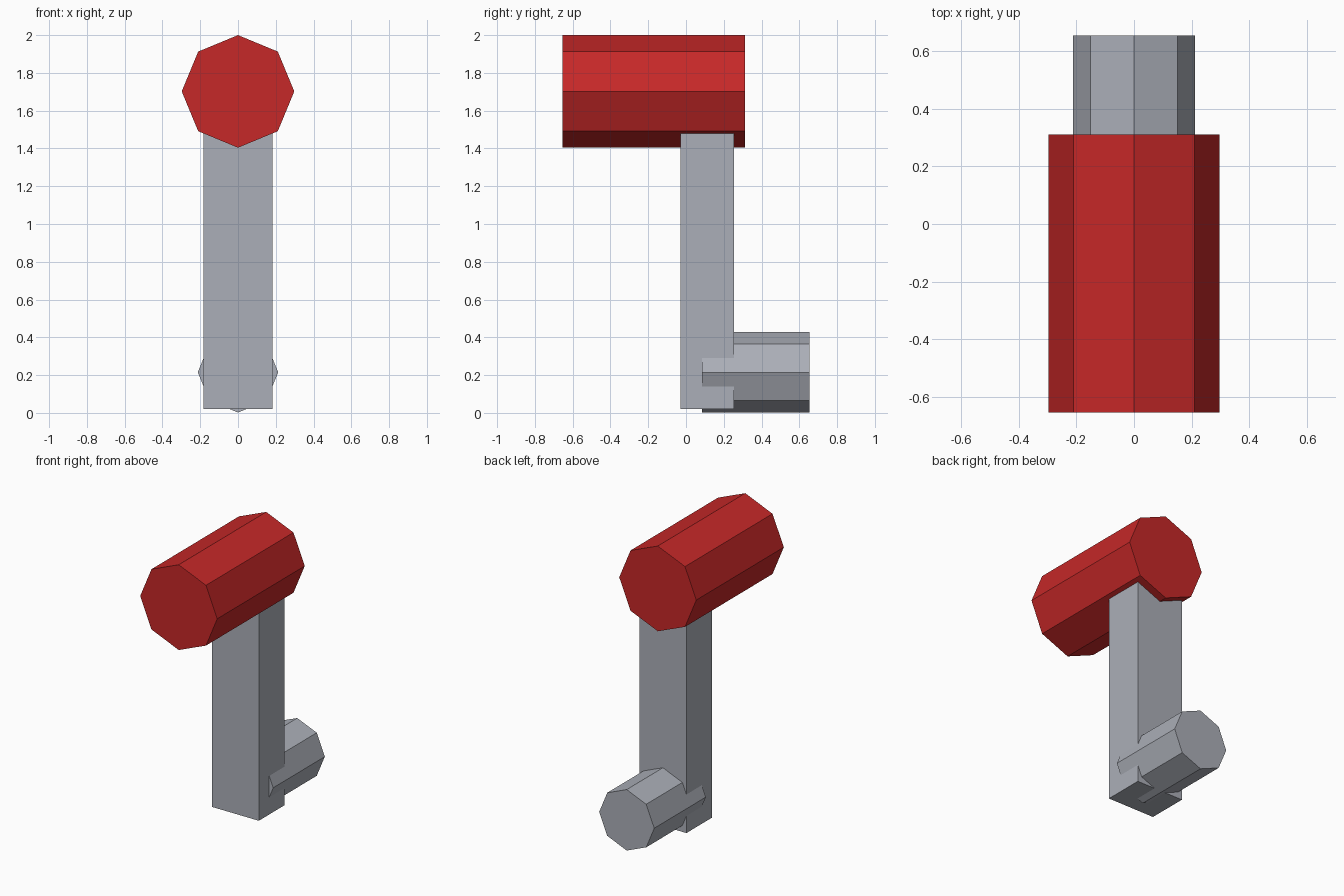
import bpy
import math

cube = bpy.data.objects.get("Cube")
if cube:
    bpy.data.objects.remove(cube, do_unlink=True)


def make_material(name, colour):
    mat = bpy.data.materials.new(name)
    mat.use_nodes = True
    mat.diffuse_color = (*colour, 1)
    mat.node_tree.nodes["Principled BSDF"].inputs["Base Color"].default_value = (*colour, 1)
    return mat


red = make_material("red", (0.565, 0.021, 0.021))
grey = make_material("grey", (0.41, 0.43, 0.48))


def octagon_bar(name, radius, y_front, y_back, z, mat):
    """Eight-sided bar lying along y with a corner pointing up."""
    bpy.ops.mesh.primitive_cylinder_add(
        vertices=8, radius=radius, depth=y_back - y_front,
        location=(0, (y_front + y_back) / 2, z), rotation=(math.pi / 2, 0, 0))
    obj = bpy.context.object
    obj.name = name
    obj.data.materials.append(mat)


# Grip at the top and axle at the bottom
octagon_bar("handle_grip", 0.298, -0.655, 0.312, 1.702, red)
octagon_bar("axle", 0.213, 0.085, 0.655, 0.215, grey)

# Upright arm, its top end buried in the grip
bottom, top = 0.02, 1.65
front, back = -0.03, 0.255
bpy.ops.mesh.primitive_cube_add(size=1, location=(0, (front + back) / 2, (bottom + top) / 2))
arm = bpy.context.object
arm.name = "crank_arm"
arm.scale = (0.364, back - front, top - bottom)
bpy.ops.object.transform_apply(location=False, rotation=False, scale=True)
arm.data.materials.append(grey)
